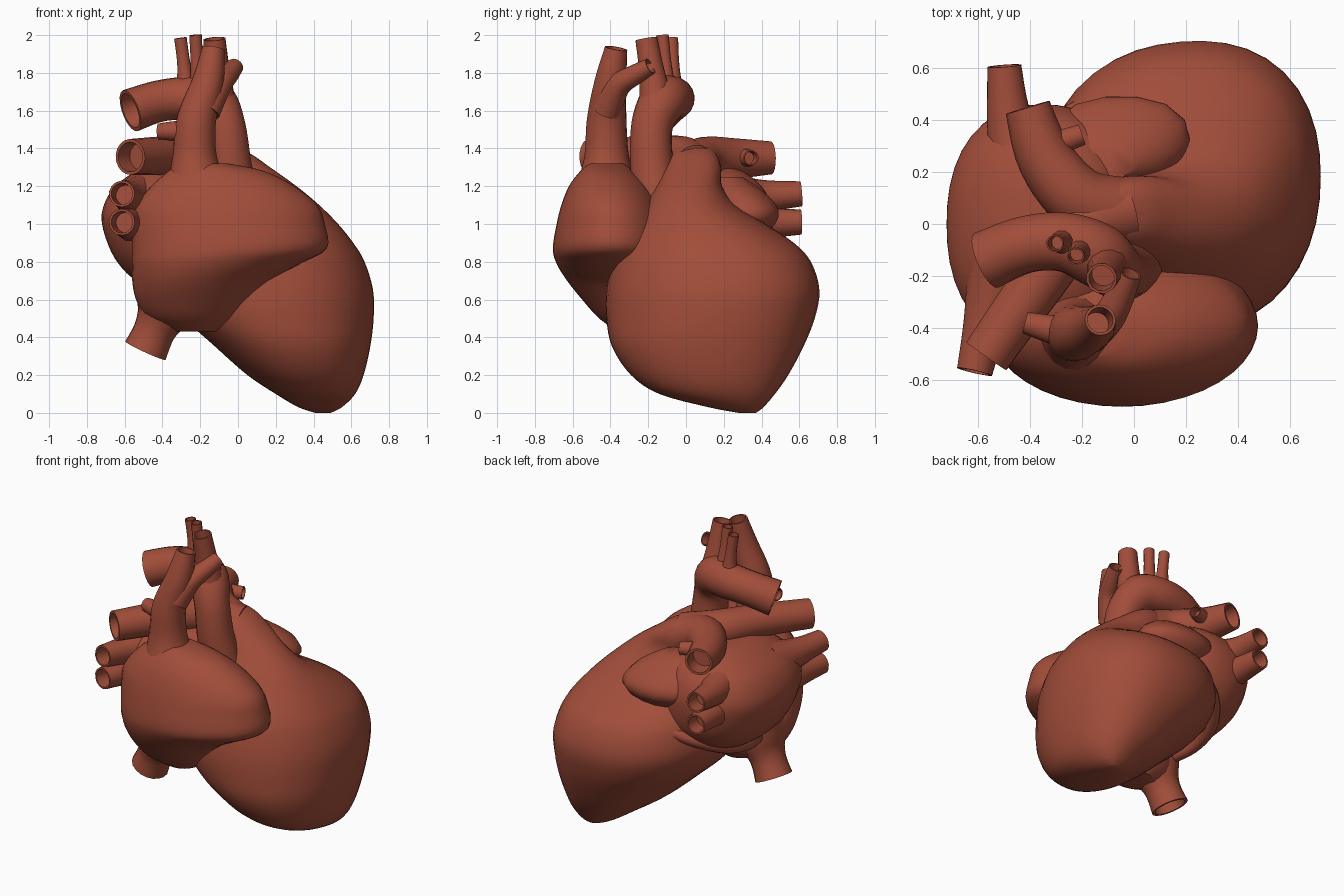
import bpy, bmesh, math
from mathutils import Vector

mat = bpy.data.materials.new("muscle red")
mat.diffuse_color = (0.36, 0.075, 0.042, 1)


def spline(pts, n):
    """Catmull-Rom interpolation of tuples of any length."""
    p = [pts[0]] + list(pts) + [pts[-1]]
    out = []
    for i in range(1, len(p) - 2):
        for k in range(n):
            t = k / n
            out.append([0.5 * (2 * b + (c - a) * t + (2 * a - 5 * b + 4 * c - d) * t * t
                               + (3 * b - a - 3 * c + d) * t ** 3)
                        for a, b, c, d in zip(*p[i - 1:i + 3])])
    out.append(list(pts[-1]))
    return out


def loft(name, rings):
    """Skin a list of equal rings and cap both ends."""
    bm = bmesh.new()
    vs = [[bm.verts.new(co) for co in r] for r in rings]
    n = len(vs[0])
    for a, b in zip(vs, vs[1:]):
        for i in range(n):
            j = (i + 1) % n
            bm.faces.new((a[i], a[j], b[j], b[i]))
    bm.faces.new(vs[0][::-1])
    bm.faces.new(vs[-1])
    bmesh.ops.recalc_face_normals(bm, faces=bm.faces)
    me = bpy.data.meshes.new(name)
    bm.to_mesh(me)
    bm.free()
    me.materials.append(mat)
    ob = bpy.data.objects.new(name, me)
    bpy.context.collection.objects.link(ob)
    bpy.ops.object.select_all(action='DESELECT')
    ob.select_set(True)
    bpy.context.view_layer.objects.active = ob
    bpy.ops.object.shade_smooth_by_angle(angle=math.radians(40))


def chamber(name, sections, skew=0.0, sides=40, power=2.0):
    """Blob from level sections (z, xmin, xmax, ymin, ymax); power above 2 is boxier."""
    rings = []
    for z, x0, x1, y0, y1 in spline(sections, 4):
        ring = []
        for i in range(sides):
            c, s = math.cos(math.tau * i / sides), math.sin(math.tau * i / sides)
            k = (abs(c) ** power + abs(s) ** power) ** (-1 / power)
            c, s = c * k, s * k
            ring.append((((x0 + x1) + (x1 - x0) * c) / 2,
                         ((y0 + y1) + (y1 - y0) * (skew * c + math.sqrt(1 - skew ** 2) * s)) / 2, z))
        rings.append(ring)
    loft(name, rings)


def vessel(name, path, sides=18, depth=0.1):
    """Tube along (x, y, z, radius) points with a hollow far end."""
    pts = spline(path, 5)
    pos = [Vector(p[:3]) for p in pts]
    rad = [p[3] for p in pts]
    u, rings = Vector((0.3, 1, 0.2)), []

    def ring(c, u, v, r):
        return [c + r * (u * math.cos(math.tau * i / sides) + v * math.sin(math.tau * i / sides))
                for i in range(sides)]
    for i, c in enumerate(pos):
        t = (pos[min(i + 1, len(pos) - 1)] - pos[max(i - 1, 0)]).normalized()
        u = (u - t * u.dot(t)).normalized()
        v = t.cross(u)
        rings.append(ring(c, u, v, rad[i]))
    rings.append(ring(pos[-1], u, v, rad[-1] * 0.83))
    rings.append(ring(pos[-1] - t * depth, u, v, rad[-1] * 0.78))
    loft(name, rings)


# Ventricles, tapering up into the outflow tract
chamber("ventricles", [
    (0.0, 0.41, 0.49, 0.28, 0.37), (0.03, 0.32, 0.55, 0.12, 0.41),
    (0.1, 0.2, 0.62, -0.14, 0.47), (0.2, 0.05, 0.665, -0.29, 0.54),
    (0.35, -0.12, 0.70, -0.39, 0.62), (0.5, -0.28, 0.718, -0.42, 0.68),
    (0.65, -0.36, 0.715, -0.42, 0.705), (0.8, -0.36, 0.67, -0.39, 0.66),
    (0.9, -0.35, 0.61, -0.35, 0.57), (1.0, -0.33, 0.53, -0.28, 0.42),
    (1.1, -0.3, 0.43, -0.22, 0.26), (1.2, -0.25, 0.31, -0.16, 0.19),
    (1.3, -0.2, 0.17, -0.11, 0.185), (1.37, -0.17, 0.07, -0.07, 0.16),
    (1.41, -0.15, -0.02, -0.03, 0.12)], skew=0.08, power=2.25)

# Right atrium with its forward auricle
chamber("right_atrium", [
    (0.43, -0.34, -0.12, -0.36, -0.15), (0.5, -0.48, -0.01, -0.46, -0.1),
    (0.6, -0.54, 0.07, -0.55, -0.08), (0.7, -0.56, 0.17, -0.63, -0.06),
    (0.79, -0.56, 0.33, -0.685, -0.08),
    (0.87, -0.56, 0.47, -0.705, -0.08), (1.0, -0.56, 0.46, -0.685, -0.1),
    (1.1, -0.54, 0.42, -0.66, -0.14), (1.2, -0.46, 0.30, -0.62, -0.2),
    (1.28, -0.37, 0.14, -0.56, -0.28), (1.32, -0.32, -0.05, -0.51, -0.33)])

# Left atrium at the back
chamber("left_atrium", [
    (0.66, -0.48, -0.25, -0.18, 0.2), (0.74, -0.59, -0.05, -0.33, 0.35),
    (0.85, -0.67, 0.02, -0.42, 0.43), (1.0, -0.72, 0.02, -0.46, 0.46),
    (1.1, -0.71, 0.0, -0.46, 0.45), (1.2, -0.65, -0.03, -0.4, 0.4),
    (1.28, -0.54, -0.1, -0.28, 0.3), (1.32, -0.44, -0.2, -0.15, 0.2)], power=2.3)

# Left auricle flap
chamber("left_auricle", [
    (0.96, -0.2, 0.14, 0.2, 0.44), (1.03, -0.3, 0.21, 0.17, 0.49),
    (1.1, -0.32, 0.2, 0.15, 0.48), (1.18, -0.3, 0.12, 0.15, 0.4),
    (1.25, -0.25, 0.0, 0.17, 0.3)], sides=14, power=2.3)

# Aorta and its three arch branches
vessel("aorta", [(0.0, -0.15, 1.1, 0.12), (-0.04, -0.18, 1.3, 0.115), (-0.07, -0.18, 1.52, 0.11),
                 (-0.14, -0.12, 1.65, 0.125), (-0.27, -0.07, 1.665, 0.115),
                 (-0.42, -0.08, 1.65, 0.11), (-0.57, -0.14, 1.6, 0.115)])
for name, path in {
    "brachiocephalic_branch": [(-0.1, -0.15, 1.6, 0.1), (-0.11, -0.18, 1.8, 0.07), (-0.125, -0.21, 1.98, 0.06)],
    "carotid_branch": [(-0.2, -0.1, 1.65, 0.065), (-0.215, -0.11, 1.83, 0.037), (-0.225, -0.125, 2.0, 0.034)],
    "subclavian_branch": [(-0.27, -0.07, 1.65, 0.065), (-0.285, -0.07, 1.83, 0.037), (-0.305, -0.075, 1.985, 0.034)],
}.items():
    vessel(name, path, sides=12)

# Great veins
vessel("superior_vena_cava", [(-0.22, -0.42, 1.2, 0.16), (-0.23, -0.42, 1.36, 0.118), (-0.22, -0.42, 1.55, 0.105),
                              (-0.16, -0.4, 1.75, 0.085), (-0.13, -0.37, 1.93, 0.06)])
vessel("left_vein_branch", [(-0.17, -0.42, 1.6, 0.08), (-0.1, -0.36, 1.73, 0.065),
                            (-0.05, -0.27, 1.79, 0.055), (-0.015, -0.19, 1.835, 0.045)], sides=12)
vessel("azygos_branch", [(-0.2, -0.42, 1.47, 0.08), (-0.3, -0.41, 1.49, 0.06), (-0.42, -0.38, 1.49, 0.043)], sides=12)
vessel("inferior_vena_cava", [(-0.36, -0.28, 0.75, 0.19), (-0.39, -0.26, 0.56, 0.15),
                              (-0.44, -0.25, 0.44, 0.112), (-0.49, -0.24, 0.33, 0.118)])

# Pulmonary arteries
vessel("left_pulmonary_artery", [(0.1, 0.0, 1.08, 0.13), (0.0, 0.04, 1.25, 0.135), (-0.2, 0.09, 1.335, 0.125),
                                 (-0.34, 0.25, 1.345, 0.11), (-0.41, 0.45, 1.35, 0.088)])
vessel("right_pulmonary_artery", [(-0.02, 0.05, 1.3, 0.12), (-0.22, -0.02, 1.345, 0.12), (-0.38, -0.24, 1.36, 0.105),
                                  (-0.57, -0.51, 1.355, 0.095)])
vessel("small_artery_branch", [(-0.36, 0.28, 1.35, 0.06), (-0.27, 0.32, 1.35, 0.048), (-0.2, 0.345, 1.35, 0.042)],
       sides=12, depth=0.05)

# Two pulmonary veins on each side
for tag, z, dz in (("upper", 1.13, 0.03), ("lower", 1.0, 0.01)):
    vessel("left_" + tag + "_vein", [(-0.42, 0.2, z, 0.15), (-0.48, 0.4, z + dz / 2, 0.09),
                                     (-0.5, 0.61, z + dz, 0.066)], sides=14)
    vessel("right_" + tag + "_vein", [(-0.5, -0.15, z, 0.15), (-0.57, -0.38, z + dz / 2, 0.09),
                                      (-0.615, -0.57, z + dz, 0.07)], sides=14)

# Coronary sinus in the groove under the left atrium
vessel("coronary_sinus", [(-0.1, 0.5, 0.86, 0.03), (-0.31, 0.38, 0.77, 0.04),
                          (-0.44, 0.2, 0.69, 0.045), (-0.47, 0.0, 0.65, 0.045), (-0.4, -0.2, 0.62, 0.05)], sides=12)
